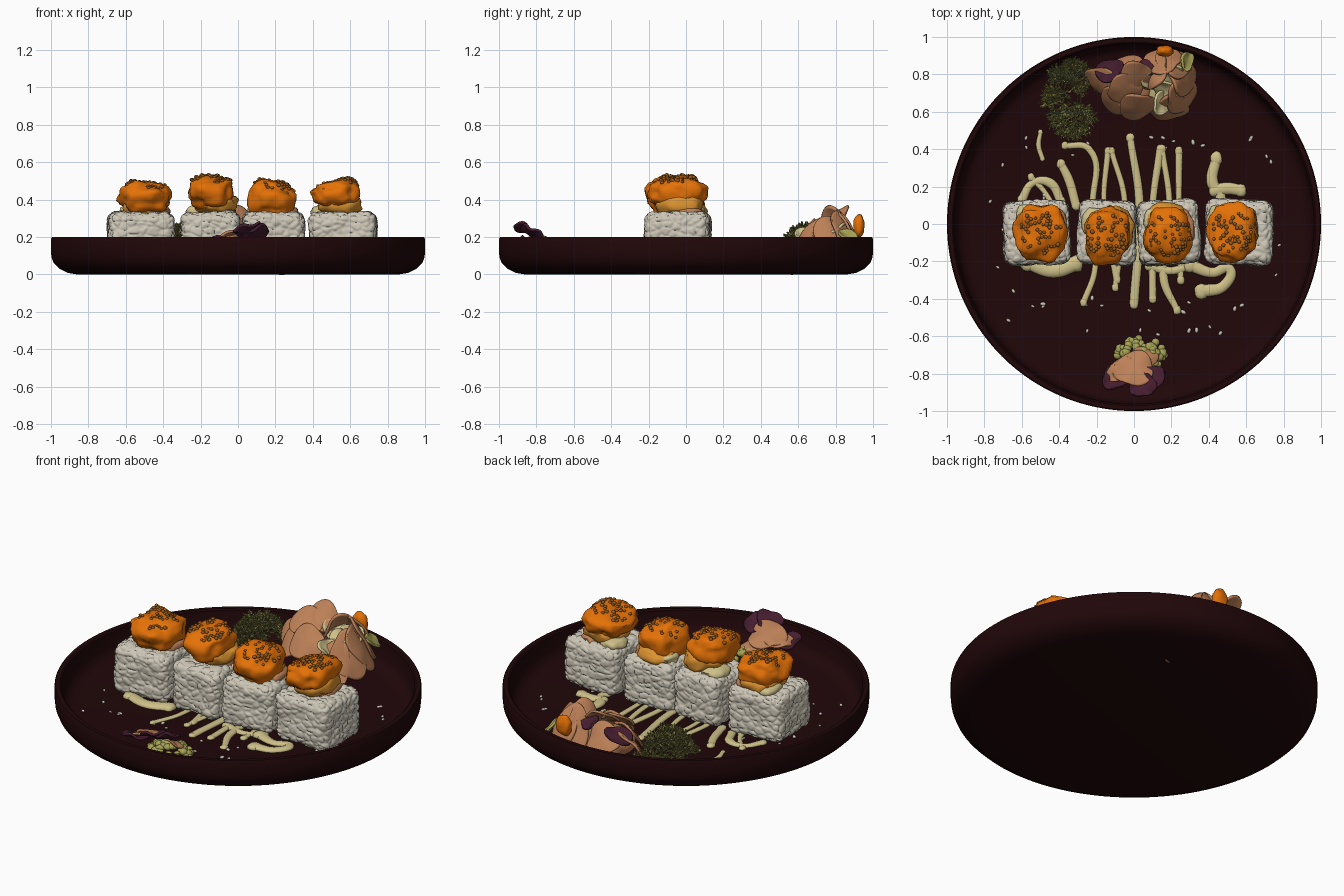
import bpy, bmesh, math, random
from mathutils import Vector, Matrix, Euler, noise

random.seed(4)
if "Cube" in bpy.data.objects:
    bpy.data.objects.remove(bpy.data.objects["Cube"])

FLOOR = 0.05


def material(name, *rgb):
    m = bpy.data.materials.new(name)
    m.use_nodes = True
    m.diffuse_color = (*rgb, 1)
    m.node_tree.nodes["Principled BSDF"].inputs["Base Color"].default_value = (*rgb, 1)
    return m


PLATE = material("dark maroon", .0145, .002, .0027)
RICE = material("rice white", .61, .57, .47)
ORANGE = material("orange glaze", .78, .165, .002)
ROE = material("brown roe", .31, .105, .012)
YELLOW = material("amber", .74, .30, .03)
CREAM = material("cream", .62, .53, .25)
SALMON = material("salmon pink", .50, .215, .095)
PURPLE = material("purple leaf", .06, .012, .028)
DILL = material("olive green", .19, .18, .05)
LIME = material("pale lime", .38, .36, .09)


def finish(name, bm, mat, loc=(0, 0, 0), rot=(0, 0, 0), sharp=60):
    bmesh.ops.recalc_face_normals(bm, faces=bm.faces)
    mesh = bpy.data.meshes.new(name)
    bm.to_mesh(mesh)
    bm.free()
    mesh.materials.append(mat)
    mesh.shade_smooth()
    mesh.set_sharp_from_angle(angle=math.radians(sharp))
    ob = bpy.data.objects.new(name, mesh)
    bpy.context.collection.objects.link(ob)
    ob.location = loc
    ob.rotation_euler = [math.radians(a) for a in rot]
    return ob


def blob(name, mat, loc, size, rough=.15, freq=1.6, slant=0, detail=4):
    """Lumpy rounded chunk, optionally rising toward +x."""
    bm = bmesh.new()
    bmesh.ops.create_icosphere(bm, subdivisions=detail, radius=1)
    seed = Vector(loc) * 37
    for v in bm.verts:
        p = v.co.copy()
        k = 1 + rough * noise.noise(p * freq + seed) + rough * .3 * noise.noise(p * freq * 3 + seed)
        q = Vector([math.copysign(abs(c) ** .84, c) * k * s for c, s in zip(p, size)])
        q.z += slant * q.x * max(p.z, 0)
        v.co = q
    return finish(name, bm, mat, loc)


def beads(name, mat, points, radius, stretch=1.0):
    """Many small seeds or pearls in one mesh."""
    bm = bmesh.new()
    for p in points:
        turn = Euler((0, 0, random.uniform(0, 6))).to_matrix().to_4x4()
        r = radius * random.uniform(.75, 1.2)
        bmesh.ops.create_icosphere(bm, subdivisions=2, radius=r, matrix=Matrix.Translation(p)
                                   @ turn @ Matrix.Diagonal((stretch, 1, .8, 1)))
    return finish(name, bm, mat)


def petal(name, mat, loc, size, rot, curl=.3, ruffle=.07):
    """Thin curled slice with a wavy edge."""
    bm = bmesh.new()
    bmesh.ops.create_grid(bm, x_segments=18, y_segments=18, size=1)
    phase = random.uniform(0, 6)
    for v in bm.verts:
        x, y, _ = v.co
        x, y = x * math.sqrt(1 - y * y / 2), y * math.sqrt(1 - x * x / 2)
        r, a = math.hypot(x, y), math.atan2(y, x)
        edge = 1 + .09 * math.sin(3 * a + phase) * r
        z = curl * x * x + .4 * curl * y * y + ruffle * r * r * math.sin(4 * a + phase)
        v.co = (x * edge * size[0], y * edge * size[1], z * size[0])
    ob = finish(name, bm, mat, loc, rot)
    mod = ob.modifiers.new("thickness", "SOLIDIFY")
    mod.thickness, mod.offset = .014, 0
    return ob


# Plate: one turned profile
bm = bmesh.new()
profile = [(0, 0), (.86, 0), (.91, .008), (.955, .03), (.985, .06), (.997, .09), (1, .12),
           (1, .19), (.995, .2), (.972, .2), (.964, .193), (.955, .11), (.94, .075),
           (.91, .056), (.87, FLOOR), (0, FLOOR)]
ring = [bm.verts.new((r, 0, z)) for r, z in profile]
edges = [bm.edges.new(pair) for pair in zip(ring, ring[1:])]
bmesh.ops.spin(bm, geom=ring + edges, axis=(0, 0, 1), cent=(0, 0, 0), steps=128, angle=math.tau)
bmesh.ops.remove_doubles(bm, verts=bm.verts, dist=.0005)
finish("plate", bm, PLATE, sharp=40)


def rice_block(name, loc, half, turn):
    """Rounded block covered in raised grains."""
    bm = bmesh.new()
    bmesh.ops.create_cube(bm, size=2)
    bmesh.ops.subdivide_edges(bm, edges=bm.edges, cuts=45, use_grid_fill=True)
    radius = .05
    for v in bm.verts:
        p = Vector([c * h for c, h in zip(v.co, half)])
        q = Vector([max(-h + radius, min(h - radius, c)) for c, h in zip(p, half)])
        n = (p - q).normalized()
        p = q + n * radius
        cell = Vector((p.x * 20, p.y * 22, p.z * 27)) + Vector(loc) * 50
        near = noise.voronoi(cell)[0]
        grain = min(near[1] - near[0], .3) / .3
        bulge = .01 * noise.noise(p * 9 + Vector(loc) * 20)
        v.co = p + n * (.012 * math.sqrt(grain) - .009 + bulge)
    finish(name, bm, RICE, loc, (0, 0, turn), sharp=75)


# Rolls: x, rice half width, turn, topping offset and size, top slant, amber layer shift
rolls = [
    (-.52, .175, 2, (.02, -.045, .412), (.135, .15, .09), -.05, (0, .02)),
    (-.145, .155, -3, (0, -.06, .44), (.122, .145, .095), 0, (.025, .03)),
    (.185, .162, 3, (0, -.055, .4), (.125, .145, .1), -.15, (-.005, .04)),
    (.56, .178, -2, (-.035, -.045, .43), (.13, .155, .078), .25, (.025, .01)),
]
for i, (x, half, turn, (dx, ty, tz), size, slant, (sx, sy)) in enumerate(rolls, 1):
    rice_block(f"rice_roll_{i}", (x, -.045, .19), (half, .17, .143), turn)
    tx = x + dx
    top = blob(f"glazed_topping_{i}", ORANGE, (tx, ty, tz), size, .22, 1.6, slant)
    blob(f"amber_layer_{i}", YELLOW, (tx + sx, ty + sy, tz - .06), (.115, .13, .06), .2, 2, detail=3)
    blob(f"cream_filling_{i}", CREAM, (tx - .065, ty + .07, .335), (.07, .075, .035), .2, detail=3)
    blob(f"pink_filling_{i}", SALMON, (tx + .07, ty + .03, .33), (.065, .1, .035), .25, detail=3)
    spots = [top.location + v.co for v in top.data.vertices
             if v.normal.z > .3 and v.co.xy.length < .115]
    beads(f"roe_{i}", ROE, random.sample(spots, 48), .0105)

# Sauce: drizzled strokes on the plate floor
strokes = [
    (.011, [(-.5, .49), (-.51, .42), (-.49, .35)]),
    (.02, [(-.39, .32), (-.35, .24), (-.31, .1)]),
    (.016, [(-.37, .42), (-.24, .4), (-.22, .1), (-.21, -.25), (-.27, -.42)]),
    (.016, [(-.14, .39), (-.16, .1), (-.09, -.3)]),
    (.016, [(-.12, .39), (-.05, .12), (-.1, -.34)]),
    (.019, [(-.02, .46), (.03, .1), (0, -.43)]),
    (.018, [(.14, .4), (.1, .1), (.1, -.4)]),
    (.018, [(.15, .4), (.19, .1), (.16, -.3), (.23, -.46)]),
    (.018, [(.24, .39), (.24, .1), (.25, -.3)]),
    (.027, [(.44, .35), (.42, .22), (.46, .16), (.46, .1)]),
    (.025, [(.43, .18), (.5, .19), (.57, .18)]),
    (.02, [(-.6, .13), (-.54, .22), (-.45, .22), (-.39, .12)]),
    (.016, [(-.55, .25), (-.47, .16), (-.44, .1)]),
    (.032, [(-.57, -.21), (-.43, -.25), (-.31, -.21)]),
    (.022, [(.08, -.22), (.2, -.25), (.32, -.21)]),
    (.03, [(.3, -.22), (.42, -.26), (.51, -.24), (.48, -.33), (.36, -.36)]),
]
curve = bpy.data.curves.new("sauce_drizzle", "CURVE")
curve.dimensions = "3D"
curve.bevel_depth, curve.bevel_resolution, curve.resolution_u = 1, 3, 10
curve.use_fill_caps = True
for width, pts in strokes:
    s = curve.splines.new("BEZIER")
    s.bezier_points.add(len(pts) - 1)
    for b, (x, y) in zip(s.bezier_points, pts):
        b.co = (x, y, 0)
        b.radius = width * random.uniform(.85, 1.3)
        b.handle_left_type = b.handle_right_type = "AUTO"
curve.materials.append(CREAM)
sauce = bpy.data.objects.new("sauce_drizzle", curve)
sauce.location.z, sauce.scale.z = FLOOR + .004, .6
bpy.context.collection.objects.link(sauce)
# Rounded drops where each stroke ends
for i, (width, pts) in enumerate(strokes, 1):
    for end, (x, y) in zip(("start", "end"), (pts[0], pts[-1])):
        blob(f"sauce_drop_{i}_{end}", CREAM, (x, y, FLOOR + .004),
             (width * 1.2, width * 1.4, width * .7), detail=2)

# Scattered sesame seeds
seeds = []
while len(seeds) < 55:
    p = Vector((random.uniform(-.8, .8), random.uniform(-.62, .5), FLOOR + .004))
    if .42 < p.length < .85:
        seeds.append(p)
beads("sesame_seeds", RICE, seeds, .0085, 1.6)

# Dill: needle tufts over a low dome, open on the inner side
bm = bmesh.new()
for _ in range(105):
    a, r = random.uniform(.5, math.tau - .5), math.sqrt(random.uniform(.04, 1))
    base = Vector((-.335 + .135 * r * math.cos(a), .67 + .19 * r * math.sin(a),
                   FLOOR + .03 + .17 * (1 - r * r)))
    for _ in range(14):
        d = Vector((random.gauss(0, 1) + .6 * math.cos(a), random.gauss(0, 1) + .6 * math.sin(a),
                    random.uniform(-.2, 1.5))).normalized()
        length = random.uniform(.03, .055)
        aim = Vector((0, 0, 1)).rotation_difference(d).to_matrix().to_4x4()
        bmesh.ops.create_cone(bm, segments=4, radius1=.0045, radius2=.004, depth=length, cap_ends=True,
                              matrix=Matrix.Translation(base + d * length / 2) @ aim)
finish("dill_sprig", bm, DILL)

# Back garnish: mound with broad overlapping slices
blob("pink_mound", SALMON, (-.02, .71, .14), (.11, .11, .075), .2, detail=3)
for i, (loc, size, rot) in enumerate([
        ((.01, .78, .31), (.09, .10), (35, 10, 10)), ((-.09, .65, .19), (.10, .10), (45, -25, 0)),
        ((-.18, .76, .19), (.09, .09), (25, -40, 20)), ((.02, .62, .22), (.10, .10), (50, 10, 0)),
        ((-.05, .72, .29), (.09, .09), (35, -10, 30)), ((-.03, .84, .2), (.10, .10), (-50, 0, 0))], 1):
    petal(f"pink_slice_{i}", SALMON, loc, size, rot, -.25, .04)

# Open bundle of curled slices around a cream core
for i, (a, h) in enumerate([(-75, .13), (-25, .18), (20, .2), (62, .21), (105, .22), (150, .24)], 1):
    t = math.radians(a)
    petal(f"curled_slice_{i}", SALMON, (.175 + .1 * math.cos(t), .745 + .145 * math.sin(t), h),
          (.10, .14), (62, 0, a + 90), -.3, .06)
for i, (x, y, z, turn) in enumerate([(.1, .78, .25, 20), (.17, .72, .23, -40), (.15, .65, .2, 60),
                                     (.2, .8, .24, 10)], 1):
    petal(f"cream_slice_{i}", CREAM, (x, y, z), (.07, .06), (35, 15, turn), .3)
blob("cream_core", CREAM, (.16, .73, .14), (.09, .12, .08), .2, detail=3)
blob("orange_slice", ORANGE, (.165, .925, .26), (.045, .03, .06), .15, detail=3)
petal("back_purple_leaf_1", PURPLE, (-.13, .82, .23), (.08, .06), (-20, -15, 20), .2)
petal("back_purple_leaf_2", PURPLE, (.06, .83, .27), (.05, .05), (-30, 10, 0), .2)
petal("back_lime_leaf", LIME, (.28, .87, .2), (.04, .06), (-40, 30, -40), .3)

# Front garnish: lime pearls, pink slices and purple leaves
pearls = []
for _ in range(85):
    a, r = random.uniform(0, math.tau), math.sqrt(random.random())
    pearls.append(Vector((.04 + .13 * r * math.cos(a), -.70 + .09 * r * math.sin(a),
                          FLOOR + .02 + .06 * (1 - r * r))))
beads("lime_pearls", LIME, pearls, .021)
for i, (loc, size, rot) in enumerate([((0, -.77, .205), (.105, .10), (-25, 0, 10)),
                                      ((-.07, -.78, .19), (.085, .06), (-20, -5, 30)),
                                      ((.06, -.71, .15), (.07, .06), (-25, 15, 0))], 1):
    petal(f"front_pink_slice_{i}", SALMON, loc, size, rot, -.2)
for i, (loc, rot) in enumerate([((.05, -.865, .235), (-25, -12, 10)), ((-.10, -.82, .17), (-15, 10, 40)),
                                ((.10, -.82, .215), (-20, -25, -20))], 1):
    petal(f"front_purple_leaf_{i}", PURPLE, loc, (.075, .065), rot, .15, .12)
